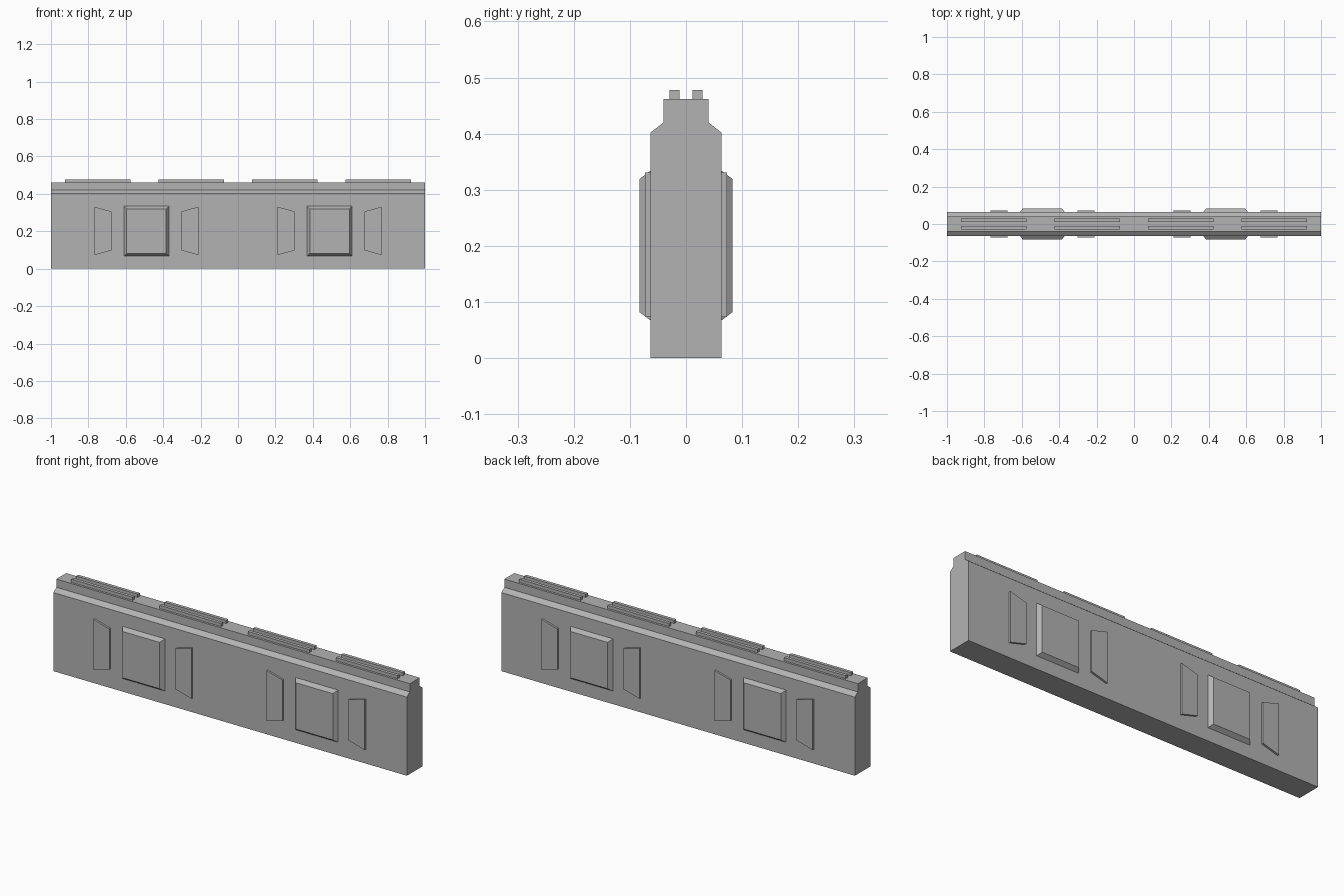
import bpy

if "Cube" in bpy.data.objects:
    bpy.data.objects.remove(bpy.data.objects["Cube"])

# One flat grey for the whole barrier
grey = bpy.data.materials.new("concrete_grey")
grey.diffuse_color = (0.45, 0.45, 0.45, 1)
grey.use_nodes = True
grey.node_tree.nodes["Principled BSDF"].inputs["Base Color"].default_value = grey.diffuse_color


def make(name, verts, faces):
    me = bpy.data.meshes.new(name)
    me.from_pydata(verts, [], faces)
    me.materials.append(grey)
    ob = bpy.data.objects.new(name, me)
    bpy.context.collection.objects.link(ob)
    return ob


def loft(name, a, b):
    """Solid between two matching outlines, with normals made consistent."""
    import bmesh
    n = len(a)
    faces = [tuple(range(n)), tuple(range(2 * n - 1, n - 1, -1))]
    faces += [(i, i + n, (i + 1) % n + n, (i + 1) % n) for i in range(n)]
    ob = make(name, a + b, faces)
    bm = bmesh.new()
    bm.from_mesh(ob.data)
    bmesh.ops.recalc_face_normals(bm, faces=bm.faces)
    bm.to_mesh(ob.data)
    bm.free()
    return ob


def rect(cx, hx, z0, z1, y):
    return [(cx - hx, y, z0), (cx + hx, y, z0), (cx + hx, y, z1), (cx - hx, y, z1)]


# Wall body: stepped profile extruded along x
half = [(0.063, 0), (0.063, 0.402), (0.04, 0.42), (0.04, 0.462)]
profile = half + [(-y, z) for y, z in reversed(half)]
loft("wall_body", [(-1, y, z) for y, z in profile], [(1, y, z) for y, z in profile])

# Paired rails on the top
for x in (-0.75, -0.25, 0.25, 0.75):
    for s in (-1, 1):
        loft("top_rail", rect(x, 0.174, 0.461, 0.478, s * 0.012),
             rect(x, 0.174, 0.461, 0.478, s * 0.029))

# Bevelled panels and flanking trapezoid plates on both faces
for s in (-1, 1):
    for cx in (-0.49, 0.49):
        loft("bevelled_panel", rect(cx, 0.12, 0.067, 0.334, s * 0.063),
             rect(cx, 0.105, 0.082, 0.319, s * 0.083))
        for d in (-1, 1):
            xi, xo = cx + d * 0.187, cx + d * 0.278
            outline = [(xi, 0.098), (xo, 0.073), (xo, 0.331), (xi, 0.306)]
            loft("side_plate", [(x, s * 0.062, z) for x, z in outline],
                 [(x, s * 0.073, z) for x, z in outline])
